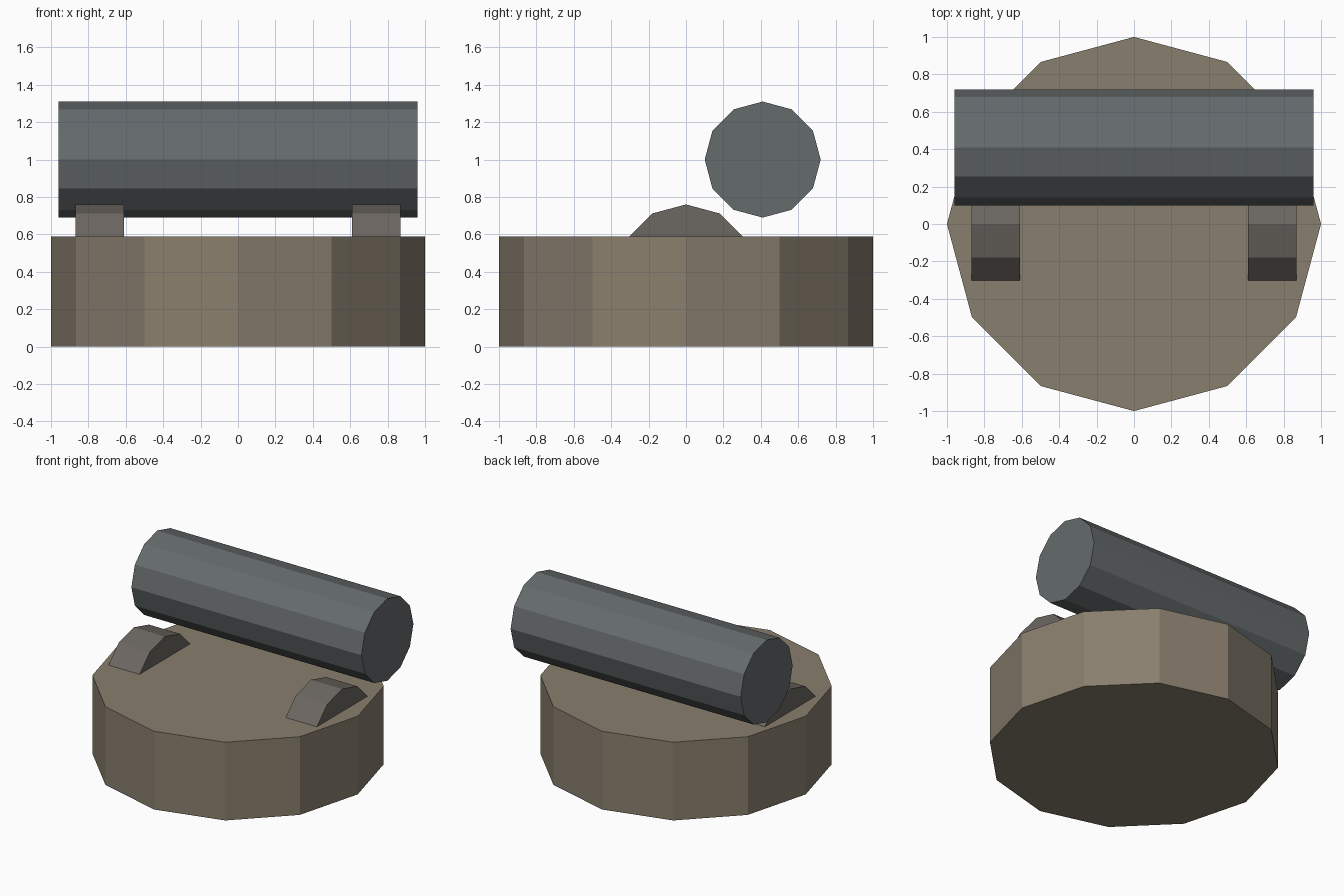
import bpy
from math import pi

if "Cube" in bpy.data.objects:
    bpy.data.objects.remove(bpy.data.objects["Cube"])


def material(name, rgb):
    m = bpy.data.materials.new(name)
    m.diffuse_color = (*rgb, 1)
    m.use_nodes = True
    m.node_tree.nodes["Principled BSDF"].inputs["Base Color"].default_value = m.diffuse_color
    return m


def drum(name, radius, depth, location, mat, along_x=False):
    """Flat-shaded twelve-sided cylinder, upright or lying along x."""
    bpy.ops.mesh.primitive_cylinder_add(
        vertices=12, radius=radius, depth=depth, location=location,
        rotation=(0, pi / 2 if along_x else 0, 0))
    ob = bpy.context.object
    ob.name = name
    ob.data.materials.append(mat)
    return ob


stone = material("tan_stone", (0.25, 0.21, 0.155))
iron = material("blue_grey_iron", (0.13, 0.145, 0.15))
steel = material("warm_grey_steel", (0.15, 0.135, 0.12))

# Round base standing on the ground
drum("base", 1.0, 0.59, (0, 0, 0.295), stone)

# Discs half sunk into the base, one per side
for side, x in (("left", -0.74), ("right", 0.74)):
    drum(f"{side}_support", 0.36, 0.26, (x, 0, 0.40), steel, along_x=True)

# Long roller above, set towards the back
drum("roller", 0.31, 1.92, (0, 0.41, 1.0), iron, along_x=True)
